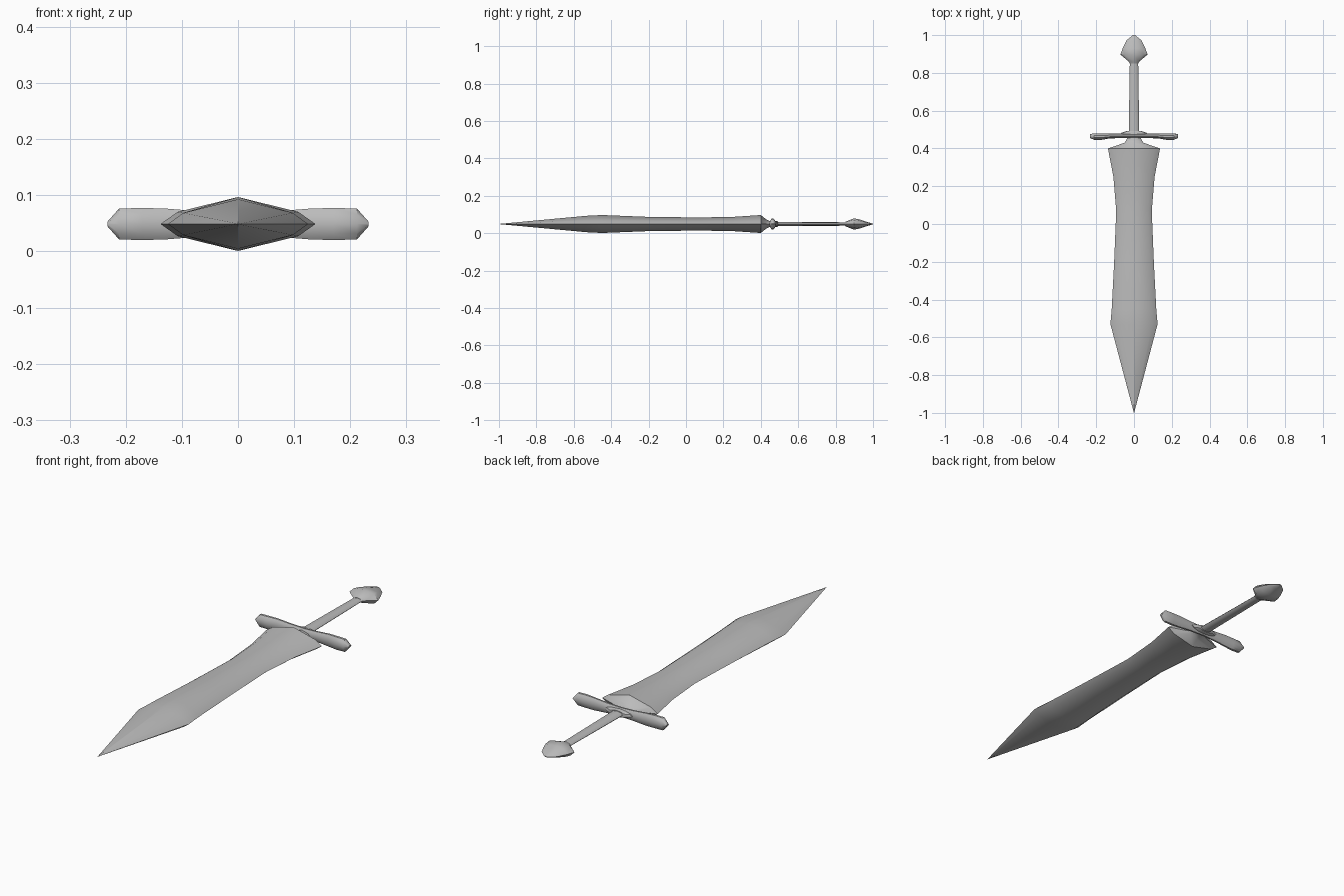
import bpy, bmesh, math
from mathutils import Vector

cube = bpy.data.objects.get("Cube")
if cube:
    bpy.data.objects.remove(cube, do_unlink=True)

MID = 0.049  # height of the sword's centre plane

steel = bpy.data.materials.new("grey steel")
steel.use_nodes = True
GREY = (0.5, 0.5, 0.5, 1)
steel.diffuse_color = GREY
steel.node_tree.nodes["Principled BSDF"].inputs["Base Color"].default_value = GREY


def ring(sides):
    return [(math.cos(math.tau * i / sides), math.sin(math.tau * i / sides))
            for i in range(sides)]


def loft(name, section, stations, place, angle=30, crease_before=None):
    """Skin a unit section, scaled at each station, along an axis."""
    bm = bmesh.new()
    rows = [[bm.verts.new(place(s, u, v)) for u, v in section] for s in stations]
    n = len(section)
    for a, b in zip(rows, rows[1:]):
        for i in range(n):
            j = (i + 1) % n
            bm.faces.new((a[i], a[j], b[j], b[i]))
    bm.faces.new(rows[0])
    bm.faces.new(rows[-1])
    bmesh.ops.remove_doubles(bm, verts=bm.verts, dist=0.0002)
    bmesh.ops.recalc_face_normals(bm, faces=bm.faces)
    mesh = bpy.data.meshes.new(name)
    bm.to_mesh(mesh)
    bm.free()
    mesh.materials.append(steel)
    obj = bpy.data.objects.new(name, mesh)
    bpy.context.collection.objects.link(obj)
    bpy.ops.object.select_all(action='DESELECT')
    obj.select_set(True)
    bpy.context.view_layer.objects.active = obj
    bpy.ops.object.shade_smooth_by_angle(angle=math.radians(angle))
    # hard ridge near the point
    if crease_before is not None:
        for e in mesh.edges:
            a, b = (mesh.vertices[k].co for k in e.vertices)
            if max(a.y, b.y) < crease_before and abs(a.x) + abs(b.x) < 0.001:
                e.use_edge_sharp = True
    return obj


def along_y(s, u, v):
    return Vector((u * s[1], s[0], MID + v * s[2]))


def along_x(s, u, v):
    return Vector((s[0], s[1] + u * s[2], MID + v * s[3]))


# Blade: bevelled diamond section, leaf-shaped outline, (y, half width, half height)
diamond = [(1, 0), (0.78, 0.45), (0, 1), (-0.78, 0.45),
           (-1, 0), (-0.78, -0.45), (0, -1), (0.78, -0.45)]
loft("blade", diamond, [
    (-1.0, 0.0005, 0.0005), (-0.53, 0.125, 0.044), (-0.45, 0.118, 0.048),
    (-0.2, 0.105, 0.038), (0.07, 0.094, 0.035), (0.25, 0.109, 0.038),
    (0.4, 0.138, 0.048), (0.43, 0.05, 0.024), (0.45, 0.038, 0.014),
    (0.47, 0.038, 0.014)], along_y, crease_before=-0.5)

# Crossguard: flared arms with pointed ends, (x, centre y, half depth, half height)
arm = [(0, 0.467, 0.012, 0.021), (0.07, 0.467, 0.012, 0.024),
       (0.13, 0.466, 0.013, 0.029), (0.17, 0.463, 0.017, 0.03),
       (0.212, 0.463, 0.017, 0.029), (0.233, 0.465, 0.01, 0.004)]
guard = [(-x, y, d, h) for x, y, d, h in reversed(arm[1:])] + arm
loft("crossguard", ring(10), guard, along_x, angle=40)

# Collar between guard and grip
loft("collar", ring(12), [(0.465, 0.07, 0.016), (0.482, 0.068, 0.016),
                          (0.492, 0.04, 0.014)], along_y)

# Grip: slim, slightly tapering
loft("grip", ring(8), [(0.47, 0.028, 0.012), (0.6, 0.026, 0.011),
                       (0.87, 0.022, 0.009)], along_y, angle=50)

# Pommel: faceted, flattened drop
loft("pommel", ring(8), [(0.85, 0.022, 0.011), (0.862, 0.03, 0.016),
                         (0.897, 0.072, 0.03), (0.93, 0.06, 0.024),
                         (0.972, 0.04, 0.01), (1.0, 0.006, 0.002)], along_y, angle=40)
